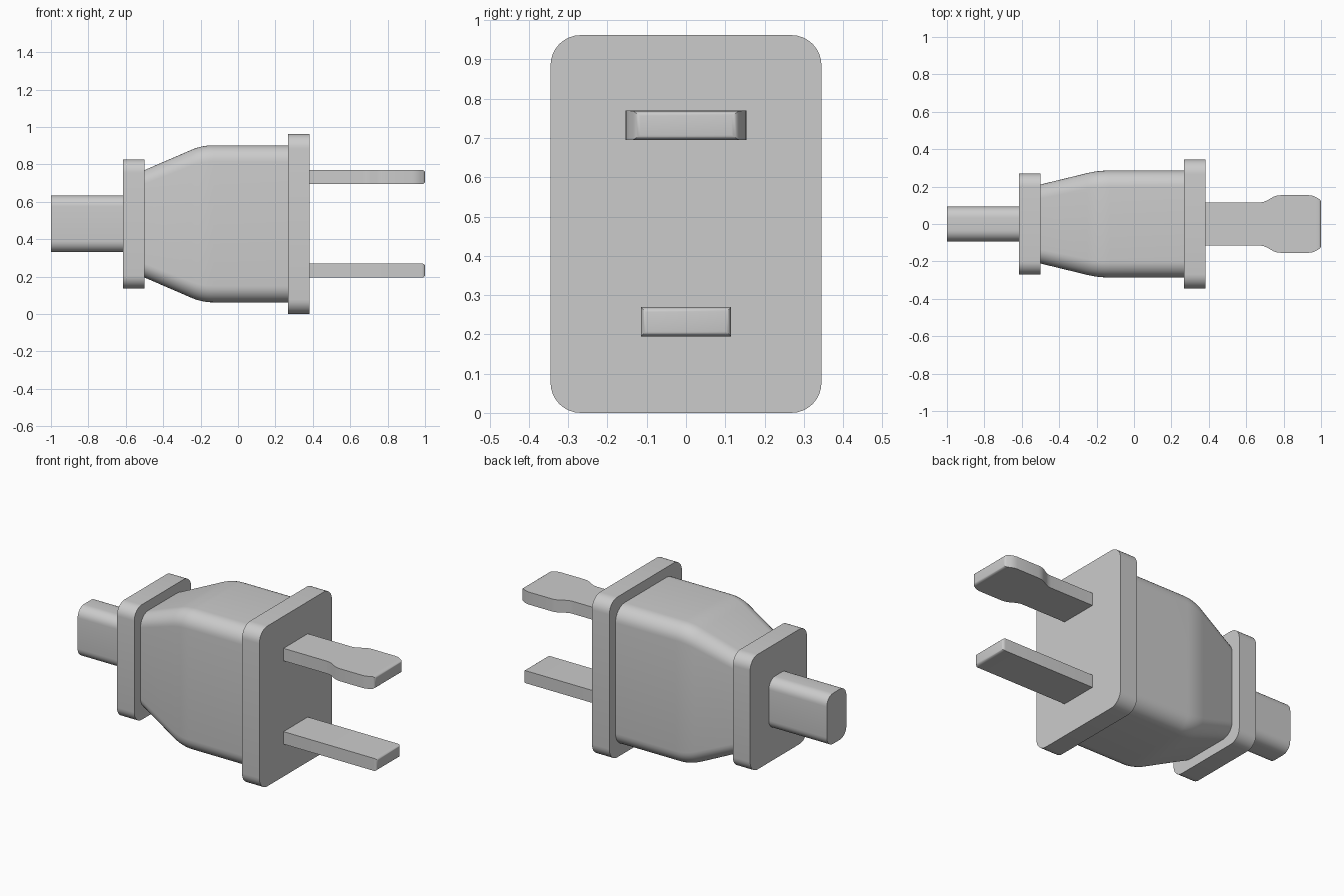
import bpy, bmesh
from math import sin, cos, pi

if "Cube" in bpy.data.objects:
    bpy.data.objects.remove(bpy.data.objects["Cube"])

ZC = 0.482  # height of the plug's long axis


def ring(hy, hz, r, steps=8):
    """Rounded rectangle in the y/z plane; r = 0 gives four sharp corners."""
    if r == 0:
        return [(hy, hz), (-hy, hz), (-hy, -hz), (hy, -hz)]
    pts = []
    for k, (sy, sz) in enumerate([(1, 1), (-1, 1), (-1, -1), (1, -1)]):
        for i in range(steps + 1):
            a = (k + i / steps) * pi / 2
            pts.append((sy * (hy - r) + r * cos(a), sz * (hz - r) + r * sin(a)))
    return pts


def loft(name, zc, stations):
    """Skin closed sections along x; each station is (x, half_y, half_z, radius)."""
    bm = bmesh.new()
    rings = [[bm.verts.new((x, y, zc + z)) for y, z in ring(hy, hz, r)]
             for x, hy, hz, r in stations]
    for a, b in zip(rings, rings[1:]):
        for i in range(len(a)):
            j = (i + 1) % len(a)
            bm.faces.new((a[i], a[j], b[j], b[i]))
    bm.faces.new(rings[0])
    bm.faces.new(rings[-1])
    bmesh.ops.recalc_face_normals(bm, faces=bm.faces[:])
    me = bpy.data.meshes.new(name)
    bm.to_mesh(me)
    bm.free()
    ob = bpy.data.objects.new(name, me)
    bpy.context.collection.objects.link(ob)
    bpy.ops.object.select_all(action='DESELECT')
    ob.select_set(True)
    bpy.context.view_layer.objects.active = ob
    bpy.ops.object.shade_smooth_by_angle()
    return ob


def blend(p, q, t):
    return tuple(a + (b - a) * t for a, b in zip(p, q))


# Cord, strain collar and face plate
loft("cord", ZC, [(-1, 0.093, 0.152, 0.06), (-0.61, 0.093, 0.152, 0.06)])
loft("collar", ZC, [(-0.615, 0.27, 0.345, 0.07), (-0.5, 0.27, 0.345, 0.07)])
loft("face_plate", 0.481, [(0.268, 0.345, 0.481, 0.077), (0.383, 0.345, 0.481, 0.077)])

# Body: tapered rear easing into a straight front
start, p0, p1, p2 = ((-0.505, 0.21, 0.285, 0.075), (-0.25, 0.272, 0.395, 0.085),
                     (-0.193, 0.286, 0.42, 0.088), (-0.13, 0.286, 0.42, 0.088))
curve = [blend(blend(p0, p1, i / 8), blend(p1, p2, i / 8), i / 8) for i in range(9)]
loft("body", ZC, [start] + curve + [(0.272, 0.286, 0.42, 0.088)])


# Prongs: flat blades with rounded tips, the upper one flared
def tip(hy, ry, hz=0.0375, rx=0.018, rz=0.013, steps=5):
    return [(1 - rx + rx * sin(a), hy - ry * (1 - cos(a)), hz - rz * (1 - cos(a)), 0)
            for a in (i * pi / 2 / steps for i in range(steps + 1))]


loft("lower_prong", 0.232, [(0.375, 0.115, 0.0375, 0)] + tip(0.115, 0.013))

flare = [(0.375, 0.115), (0.67, 0.115), (0.69, 0.117), (0.71, 0.125), (0.745, 0.145),
         (0.765, 0.152), (0.785, 0.154), (0.935, 0.154), (0.955, 0.151), (0.972, 0.144)]
loft("upper_prong", 0.732, [(x, hy, 0.0375, 0) for x, hy in flare] + tip(0.136, 0.02)[1:])
